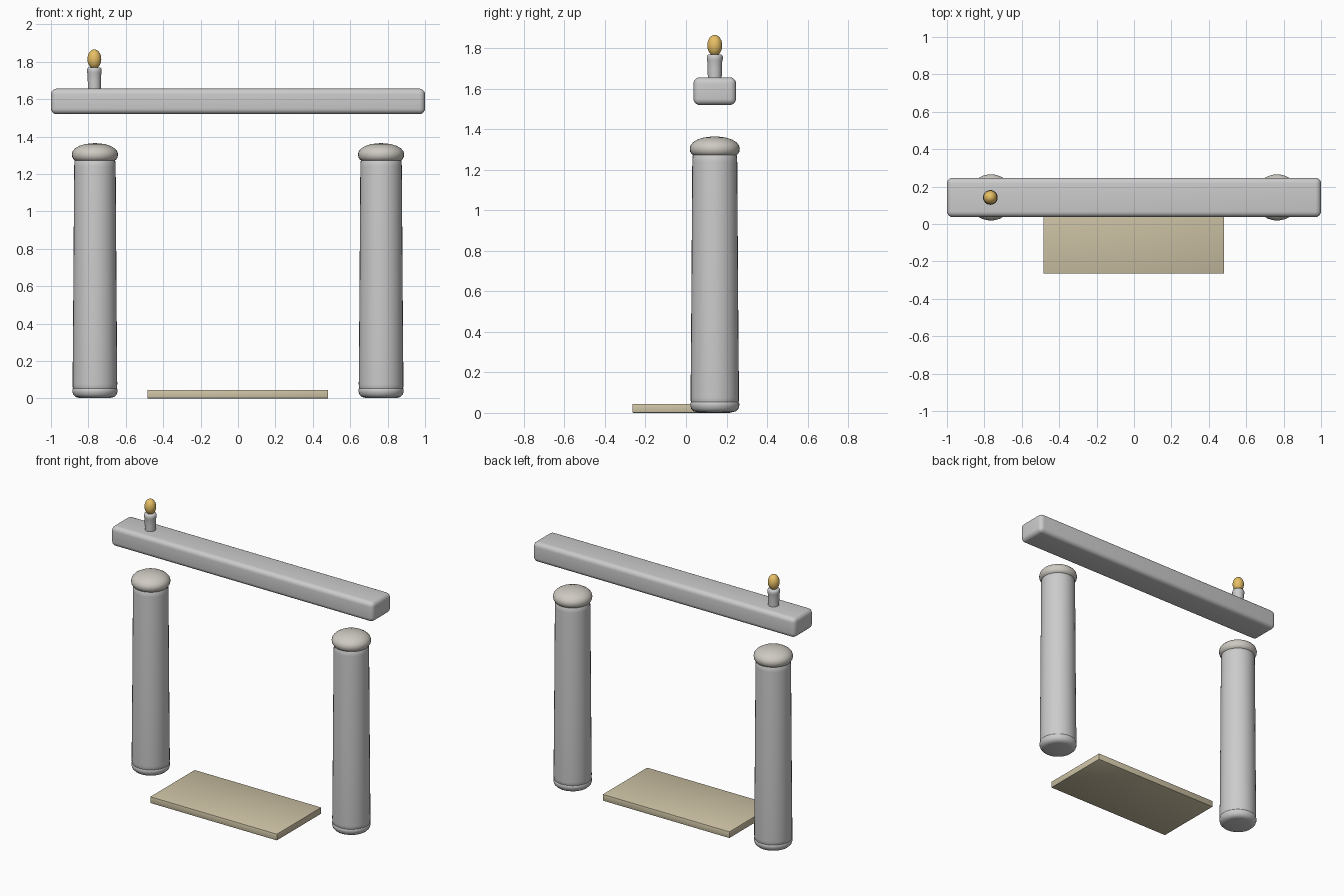
import bpy, bmesh, math

if "Cube" in bpy.data.objects:
    bpy.data.objects.remove(bpy.data.objects["Cube"])


def material(name, color):
    m = bpy.data.materials.new(name)
    m.diffuse_color = (*color, 1)
    m.use_nodes = True
    m.node_tree.nodes["Principled BSDF"].inputs["Base Color"].default_value = m.diffuse_color
    return m


def finish(bm, name, mat, angle):
    bmesh.ops.recalc_face_normals(bm, faces=bm.faces[:])
    me = bpy.data.meshes.new(name)
    bm.to_mesh(me)
    bm.free()
    ob = bpy.data.objects.new(name, me)
    bpy.context.collection.objects.link(ob)
    if mat:
        me.materials.append(mat)
    bpy.ops.object.select_all(action='DESELECT')
    ob.select_set(True)
    bpy.context.view_layer.objects.active = ob
    bpy.ops.object.shade_smooth_by_angle(angle=math.radians(angle))
    return ob


def box(name, lo, hi, bevel, segments, mat=None):
    bm = bmesh.new()
    bmesh.ops.create_cube(bm, size=1)
    for v in bm.verts:
        v.co = [(a + b) / 2 + c * (b - a) for a, b, c in zip(lo, hi, v.co)]
    bmesh.ops.bevel(bm, geom=bm.edges[:], offset=bevel, segments=segments,
                    profile=0.5, affect='EDGES')
    return finish(bm, name, mat, 40)


def lathe(name, profile, x, y, mat=None, sides=32):
    # Profile is (radius, height), starting and ending on the axis
    bm = bmesh.new()
    verts = [bm.verts.new((r, 0, z)) for r, z in profile]
    edges = [bm.edges.new(p) for p in zip(verts, verts[1:])]
    bmesh.ops.spin(bm, geom=verts + edges, cent=(0, 0, 0), axis=(0, 0, 1),
                   angle=math.tau, steps=sides, use_duplicate=False)
    bmesh.ops.remove_doubles(bm, verts=bm.verts[:], dist=1e-5)
    bmesh.ops.translate(bm, verts=bm.verts[:], vec=(x, y, 0))
    return finish(bm, name, mat, 50)


tan = material("tan", (0.62, 0.55, 0.38))
amber = material("amber", (0.80, 0.52, 0.13))
stone = material("warm_stone", (0.62, 0.59, 0.54))

PX, PY = 0.765, 0.142

# Pillars: rounded foot, tapered shaft, domed cap
foot = [(0, 0.003), (0.085, 0.003), (0.104, 0.008), (0.116, 0.02), (0.121, 0.036),
        (0.121, 0.046), (0.117, 0.056), (0.108, 0.062), (0, 0.062)]
shaft = [(0, 0.04), (0.112, 0.04), (0.118, 0.048), (0.1195, 0.075), (0.116, 0.5),
         (0.111, 1.24), (0.109, 1.27), (0.10, 1.283), (0, 1.283)]
cap = [(0, 1.268), (0.098, 1.268), (0.112, 1.275), (0.121, 1.289), (0.1235, 1.306),
       (0.119, 1.322), (0.106, 1.337), (0.084, 1.35), (0.055, 1.359),
       (0.027, 1.363), (0, 1.365)]
for side, sx in (("left", -1), ("right", 1)):
    lathe(side + "_pillar_foot", foot, sx * PX, PY)
    lathe(side + "_pillar_shaft", shaft, sx * PX, PY)
    lathe(side + "_pillar_cap", cap, sx * PX, PY, stone)

# Floating mantel beam
box("mantel_beam", (-1, 0.037, 1.52), (1, 0.247, 1.656), 0.03, 5)

# Hearth slab
box("hearth_slab", (-0.485, -0.265, 0), (0.482, 0.22, 0.045), 0.004, 2, tan)

# Candle and flame on the left of the beam
candle = [(0, 1.645), (0.034, 1.645), (0.0355, 1.70), (0.037, 1.735), (0.0395, 1.745),
          (0.0395, 1.758), (0.036, 1.767), (0.028, 1.77), (0, 1.77)]
lathe("candle", candle, -PX - 0.003, PY, None, 24)
flame = [(0.037 * math.sin(math.pi * i / 12), 1.814 - 0.052 * math.cos(math.pi * i / 12))
         for i in range(13)]
lathe("flame", flame, -PX - 0.003, PY, amber, 24)
